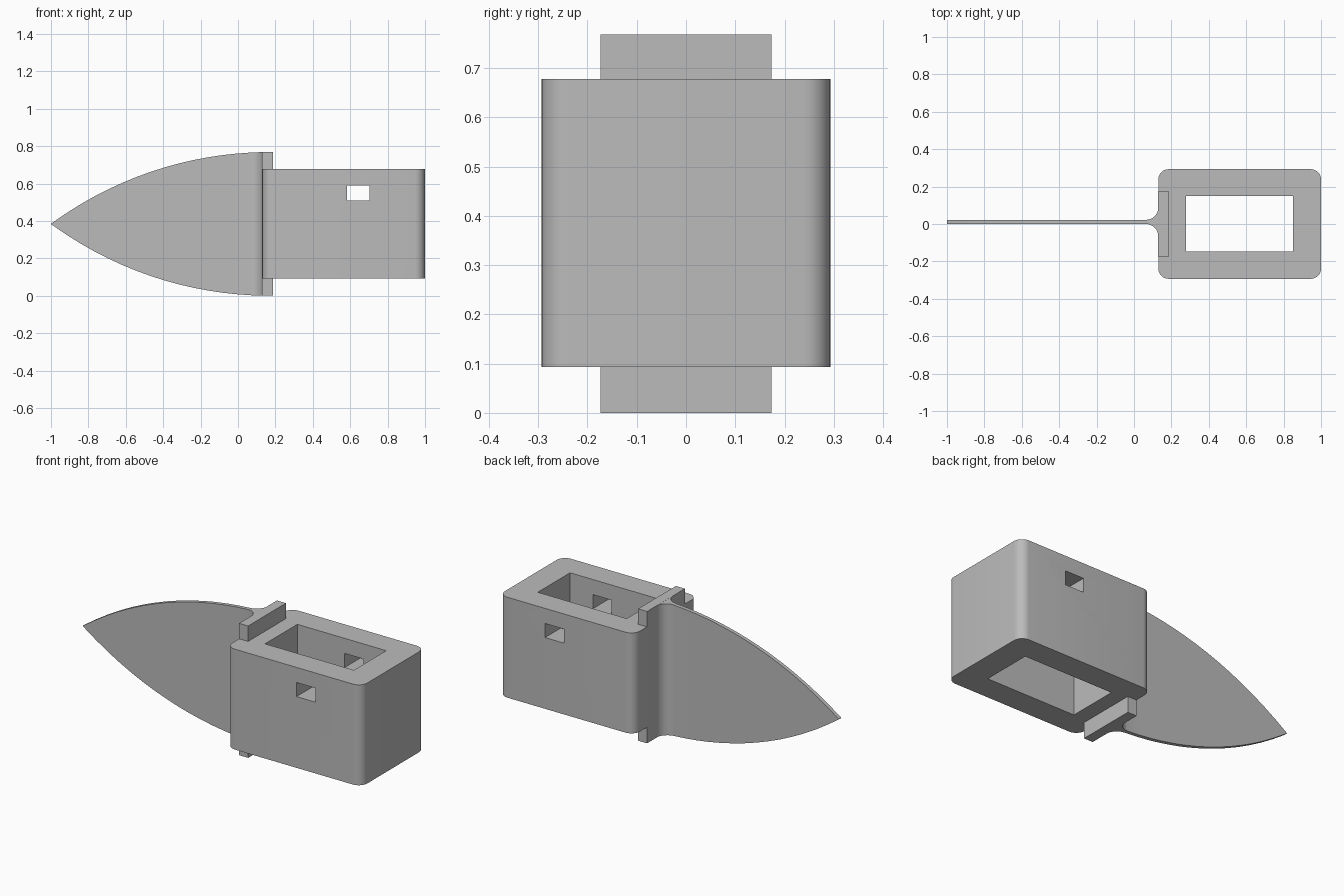
import bpy, bmesh
from math import sqrt, sin, cos, pi, radians
from mathutils import Vector

default = bpy.data.objects.get("Cube")
if default:
    bpy.data.objects.remove(default, do_unlink=True)

GREY = (0.5, 0.5, 0.5, 1)
grey = bpy.data.materials.new("plain grey")
grey.use_nodes = True
grey.diffuse_color = GREY
grey.node_tree.nodes["Principled BSDF"].inputs["Base Color"].default_value = GREY


def add_object(name, bm):
    bmesh.ops.recalc_face_normals(bm, faces=bm.faces)
    mesh = bpy.data.meshes.new(name)
    bm.to_mesh(mesh)
    bm.free()
    mesh.materials.append(grey)
    obj = bpy.data.objects.new(name, mesh)
    bpy.context.collection.objects.link(obj)
    return obj


def add_box(name, low, high, corner=0):
    """Box between two corners, with optional rounded vertical edges."""
    low, high = Vector(low), Vector(high)
    bm = bmesh.new()
    bmesh.ops.create_cube(bm, size=1)
    bmesh.ops.scale(bm, vec=high - low, verts=bm.verts)
    bmesh.ops.translate(bm, vec=(low + high) / 2, verts=bm.verts)
    if corner:
        upright = [e for e in bm.edges
                   if abs(e.verts[0].co.z - e.verts[1].co.z) > 0.01]
        bmesh.ops.bevel(bm, geom=upright, offset=corner, segments=8,
                        profile=0.5, affect='EDGES')
    return add_object(name, bm)


def smooth(obj):
    bpy.ops.object.select_all(action='DESELECT')
    obj.select_set(True)
    bpy.context.view_layer.objects.active = obj
    bpy.ops.object.shade_smooth_by_angle(angle=radians(30))


# Hollow socket with a side window through both walls
BASE = 0.13
socket = add_box("socket", (BASE, -0.293, 0.093), (1, 0.293, 0.678), 0.055)
cutters = [
    add_box("bore_cutter", (0.277, -0.147, -0.2), (0.85, 0.15, 1)),
    add_box("window_cutter", (0.582, -0.5, 0.508), (0.703, 0.5, 0.59)),
]
bpy.context.view_layer.objects.active = socket
for cutter in cutters:
    cut = socket.modifiers.new("cut", 'BOOLEAN')
    cut.operation = 'DIFFERENCE'
    cut.solver = 'EXACT'
    cut.object = cutter
    bpy.ops.object.modifier_apply(modifier=cut.name)
    bpy.data.objects.remove(cutter, do_unlink=True)
smooth(socket)

# Flange between blade and socket
add_box("flange", (BASE - 0.001, -0.174, 0), (0.187, 0.174, 0.768))

# Pointed blade: rectangular sections under a circular arc, flared at the root
MID, HALF, LENGTH = 0.384, 0.384, 1.17
ARC = (LENGTH ** 2 + HALF ** 2) / (2 * HALF)
FILLET = 0.067
FLAT_END = BASE - FILLET
stations = [(-1 + (FLAT_END + 1) * i / 14, 0) for i in range(15)]
for i in range(1, 9):
    a = i / 8 * pi / 2
    stations.append((FLAT_END + FILLET * sin(a), FILLET * (1 - cos(a))))

bm = bmesh.new()
previous = None
for x, flare in stations:
    h = max(sqrt(ARC ** 2 - (x + 1 - LENGTH) ** 2) - ARC + HALF, 0.001)
    y0, y1 = -flare, 0.022 + flare
    ring = [bm.verts.new(p) for p in ((x, y0, MID - h), (x, y1, MID - h),
                                      (x, y1, MID + h), (x, y0, MID + h))]
    if previous:
        for i in range(4):
            j = (i + 1) % 4
            bm.faces.new((previous[i], previous[j], ring[j], ring[i]))
    else:
        bm.faces.new(ring)
    previous = ring
bm.faces.new(previous)
smooth(add_object("blade", bm))
